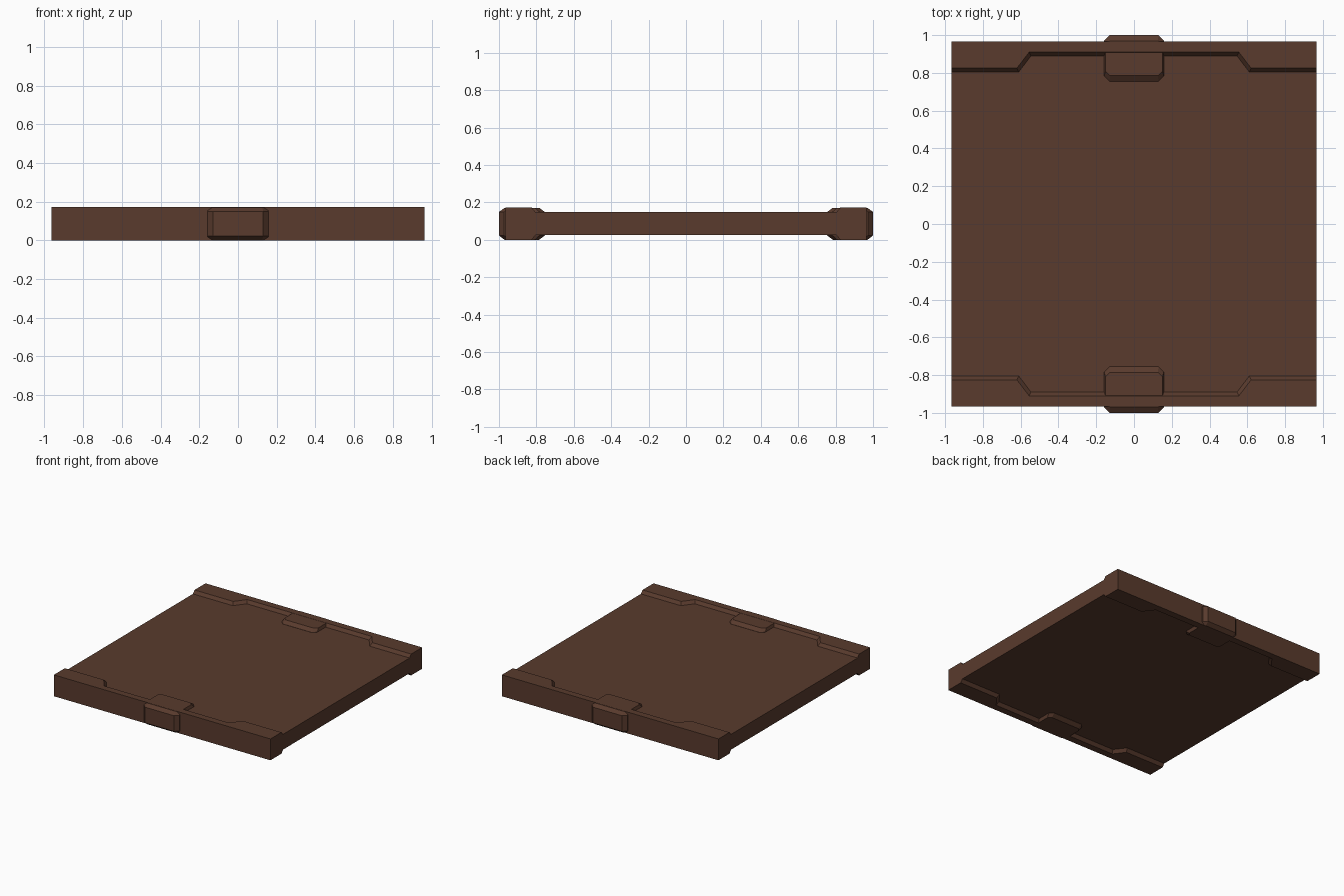
import bpy, bmesh

if "Cube" in bpy.data.objects:
    bpy.data.objects.remove(bpy.data.objects["Cube"])

brown = bpy.data.materials.new("dark brown")
brown.diffuse_color = (0.100, 0.043, 0.026, 1)
brown.use_nodes = True
brown.node_tree.nodes["Principled BSDF"].inputs["Base Color"].default_value = brown.diffuse_color


def loft(name, layers, side=1):
    """Stack matching outlines [(z, [(x, y), ...]), ...] into a closed solid."""
    bm = bmesh.new()
    rings = [[bm.verts.new((x * side, y * side, z)) for x, y in pts] for z, pts in layers]
    n = len(rings[0])
    for a, b in zip(rings, rings[1:]):
        for i in range(n):
            j = (i + 1) % n
            bm.faces.new((a[i], a[j], b[j], b[i]))
    bm.faces.new(rings[0][::-1])
    bm.faces.new(rings[-1])
    bmesh.ops.recalc_face_normals(bm, faces=bm.faces)
    me = bpy.data.meshes.new(name)
    bm.to_mesh(me)
    bm.free()
    me.materials.append(brown)
    ob = bpy.data.objects.new(name, me)
    bpy.context.collection.objects.link(ob)
    return ob


def rail_outline(d):
    """Edge rail: wide at the ends, narrow in the middle; d pulls the inner edge back."""
    half = [(0.965, 0.965), (0.965, 0.805 + d), (0.61 + d / 2, 0.805 + d), (0.545 + d / 2, 0.89 + d)]
    return half + [(-x, y) for x, y in reversed(half)]


def clasp_outline(w, y0, y1, c):
    """Rectangle with cut corners."""
    half = [(w - c, y1), (w, y1 - c), (w, y0 + c), (w - c, y0)]
    return half + [(-x, y) for x, y in reversed(half)]


H = 0.172

# main panel
sq = [(-0.965, -0.93), (0.965, -0.93), (0.965, 0.93), (-0.965, 0.93)]
loft("panel", [(0.025, sq), (0.148, sq)])

# rails and clasps on the front and back edges
for label, side in (("back", 1), ("front", -1)):
    wide, narrow = rail_outline(0), rail_outline(0.02)
    loft(label + "_rail", [(0, narrow), (0.025, wide), (0.148, wide), (H, narrow)], side)
    body = clasp_outline(0.158, 0.755, 1.0, 0.028)
    cap = clasp_outline(0.15, 0.785, 0.97, 0.024)
    loft(label + "_clasp", [(0, cap), (0.023, body), (0.149, body), (H - 0.001, cap)], side)
